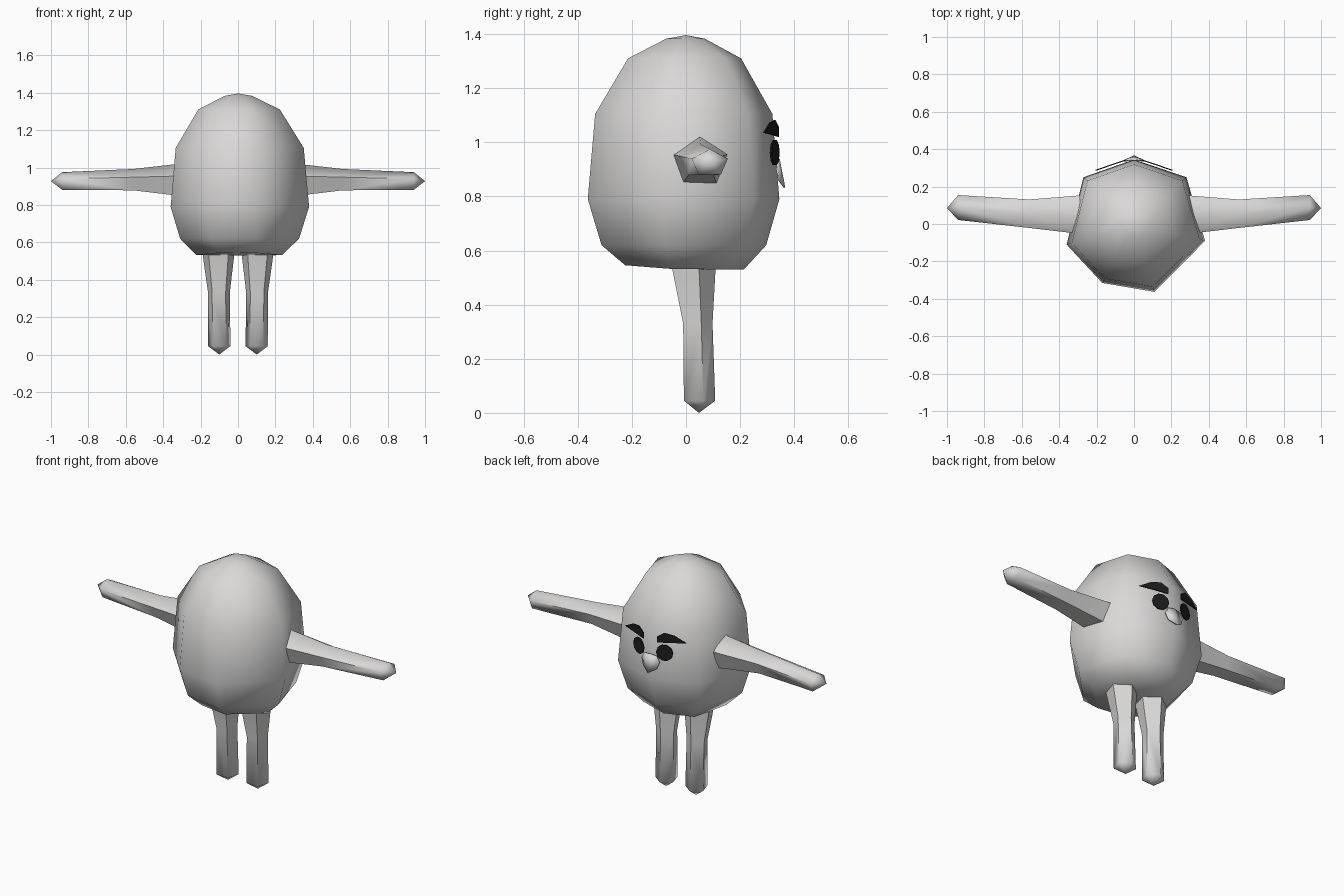
import bpy, bmesh, math

if "Cube" in bpy.data.objects:
    bpy.data.objects.remove(bpy.data.objects["Cube"])


def material(name, value):
    m = bpy.data.materials.new(name)
    m.diffuse_color = (*value, 1)
    m.use_nodes = True
    m.node_tree.nodes["Principled BSDF"].inputs["Base Color"].default_value = m.diffuse_color
    return m


grey = material("pale_grey", (0.7, 0.69, 0.685))
black = material("soft_black", (0.012, 0.012, 0.012))


def finish(bm, name, mat, angle=None):
    bmesh.ops.recalc_face_normals(bm, faces=bm.faces)
    mesh = bpy.data.meshes.new(name)
    bm.to_mesh(mesh)
    bm.free()
    mesh.materials.append(mat)
    ob = bpy.data.objects.new(name, mesh)
    bpy.context.collection.objects.link(ob)
    if angle:
        bpy.ops.object.select_all(action='DESELECT')
        ob.select_set(True)
        bpy.context.view_layer.objects.active = ob
        bpy.ops.object.shade_smooth_by_angle(angle=math.radians(angle))
    return ob


def loft(name, rings, start, end, angle):
    """Skin a row of rings and close each end with a fan."""
    bm = bmesh.new()
    rows = [[bm.verts.new(p) for p in ring] for ring in rings]
    n = len(rows[0])
    for a, b in zip(rows, rows[1:]):
        for i in range(n):
            j = (i + 1) % n
            bm.faces.new((a[i], a[j], b[j], b[i]))
    for row, tip in ((rows[0], start), (rows[-1], end)):
        v = bm.verts.new(tip)
        for i in range(n):
            bm.faces.new((row[i], row[(i + 1) % n], v))
    return finish(bm, name, grey, angle)


# Egg-shaped body: one seven-sided outline scaled at each height
outline = [(0, 0.345), (0.28, 0.25), (0.38, -0.09), (0.11, -0.363),
           (-0.17, -0.315), (-0.36, -0.11), (-0.27, 0.25)]
levels = [(0.54, 0.62), (0.62, 0.86), (0.79, 1.0), (1.105, 0.925),
          (1.31, 0.59), (1.383, 0.2)]
rings = []
for z, s in levels:
    lift = 0.08 if z < 0.6 else 0
    rings.append([(x * s, y * s, z - 0.01 * (lift > 0) + lift * max(0, -y * s - 0.03))
                  for x, y in outline])
loft("body", rings, (0, 0.02, 0.53), (0, 0, 1.396), 65)


def pentagon(cu, cv, ru, rv):
    return [(cu + ru * math.sin(math.tau * i / 5), cv + rv * math.cos(math.tau * i / 5))
            for i in range(5)]


# Arms and legs: tapered five-sided tubes ending in a blunt point
arm_rings = [(0.29, 0.05, 0.925, 0.108, 0.098), (0.56, 0.055, 0.929, 0.08, 0.063),
             (0.94, 0.088, 0.923, 0.07, 0.052)]
leg_rings = [(0.60, 0.105, 0.015, 0.098, 0.098), (0.33, 0.102, 0.038, 0.061, 0.06),
             (0.045, 0.1, 0.044, 0.063, 0.064)]
for side, label in ((-1, "left"), (1, "right")):
    loft(label + "_arm",
         [[(side * x, y, z) for y, z in pentagon(cy, cz, ry, rz)]
          for x, cy, cz, ry, rz in arm_rings],
         (side * 0.28, 0.05, 0.93), (side * 1.0, 0.085, 0.927), 65)
    loft(label + "_leg",
         [[(side * x, y, z) for x, y in pentagon(cx, cy, rx, ry)]
          for z, cx, cy, rx, ry in leg_rings],
         (side * 0.11, 0.02, 0.61), (side * 0.1, 0.048, 0.0), 65)


# Face plates that follow the two rear facets of the body
def plate(name, points, mat, side):
    bm = bmesh.new()
    bm.faces.new([bm.verts.new((side * x, 0.357 - 0.34 * x, z)) for x, z in points])
    ob = finish(bm, name, mat)
    thick = ob.modifiers.new("thickness", 'SOLIDIFY')
    thick.thickness = 0.006
    thick.offset = 0


eye = [(0.086 + 0.046 * math.cos(math.tau * i / 10),
        0.962 + 0.049 * math.sin(math.tau * i / 10)) for i in range(10)]
brow = [(0.045, 1.02), (0.045, 1.055), (0.085, 1.082), (0.14, 1.072),
        (0.205, 1.035), (0.12, 1.028)]
for side, label in ((-1, "left"), (1, "right")):
    plate(label + "_eye", eye, black, side)
    plate(label + "_eyebrow", brow, black, side)

# Thin beak folded along the middle, flaring outward at its lower tip
bm = bmesh.new()
top = bm.verts.new((0, 0.343, 0.94))
tip = bm.verts.new((0, 0.364, 0.832))
for side in (-1, 1):
    edge = [bm.verts.new((side * x, y, z)) for x, y, z in
            ((0.04, 0.338, 0.935), (0.06, 0.336, 0.9), (0.045, 0.343, 0.86))]
    bm.faces.new([top, *edge, tip])
beak = finish(bm, "beak", grey, 60)
thick = beak.modifiers.new("thickness", 'SOLIDIFY')
thick.thickness = 0.006
thick.offset = 0
